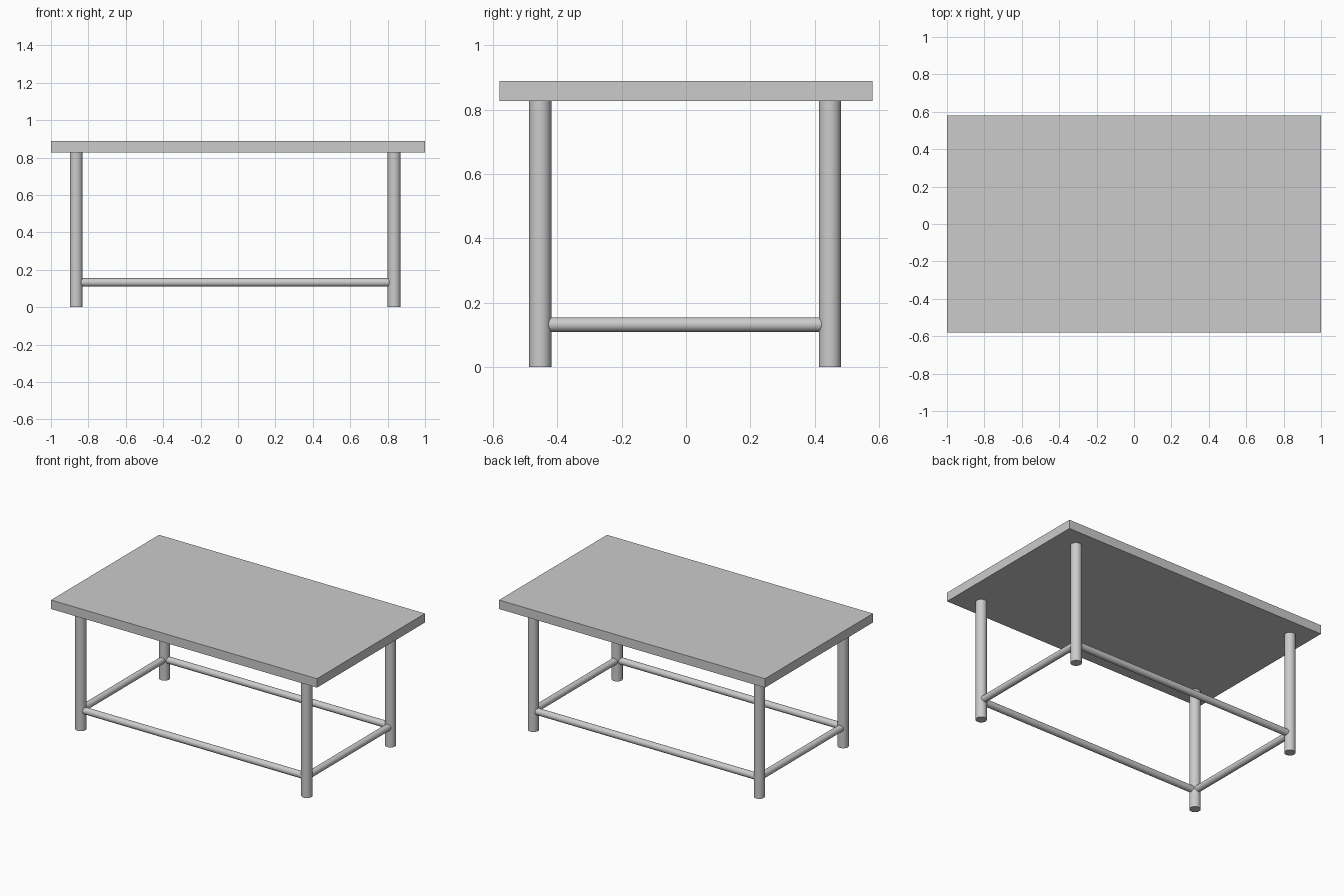
import bpy, math
from mathutils import Vector

if "Cube" in bpy.data.objects:
    bpy.data.objects.remove(bpy.data.objects["Cube"])

LEG_R, ROD_R = 0.0345, 0.0225
X0, X1 = -0.865, 0.835
Y0, Y1 = -0.453, 0.447
ROD_Z, TOP_LOW, TOP_HIGH = 0.132, 0.827, 0.888


def cylinder(name, a, b, radius):
    a, b = Vector(a), Vector(b)
    d = b - a
    bpy.ops.mesh.primitive_cylinder_add(
        vertices=48, radius=radius, depth=d.length, location=(a + b) / 2,
        rotation=d.to_track_quat('Z', 'Y').to_euler())
    bpy.context.object.name = name
    bpy.ops.object.shade_smooth_by_angle(angle=math.radians(30))


# table top
bpy.ops.mesh.primitive_cube_add(size=1, location=(0, 0, (TOP_LOW + TOP_HIGH) / 2))
top = bpy.context.object
top.name = "table_top"
top.scale = (2, 1.16, TOP_HIGH - TOP_LOW)
bpy.ops.object.transform_apply(location=False, rotation=False, scale=True)

# legs
for side, x in (("left", X0), ("right", X1)):
    for end, y in (("front", Y0), ("back", Y1)):
        cylinder(f"{end}_{side}_leg", (x, y, 0), (x, y, TOP_LOW), LEG_R)

# stretcher rods, ending inside the legs
inset = 0.022
for end, y in (("front", Y0), ("back", Y1)):
    cylinder(f"{end}_stretcher", (X0 + inset, y, ROD_Z), (X1 - inset, y, ROD_Z), ROD_R)
for side, x in (("left", X0), ("right", X1)):
    cylinder(f"{side}_stretcher", (x, Y0 + inset, ROD_Z), (x, Y1 - inset, ROD_Z), ROD_R)
